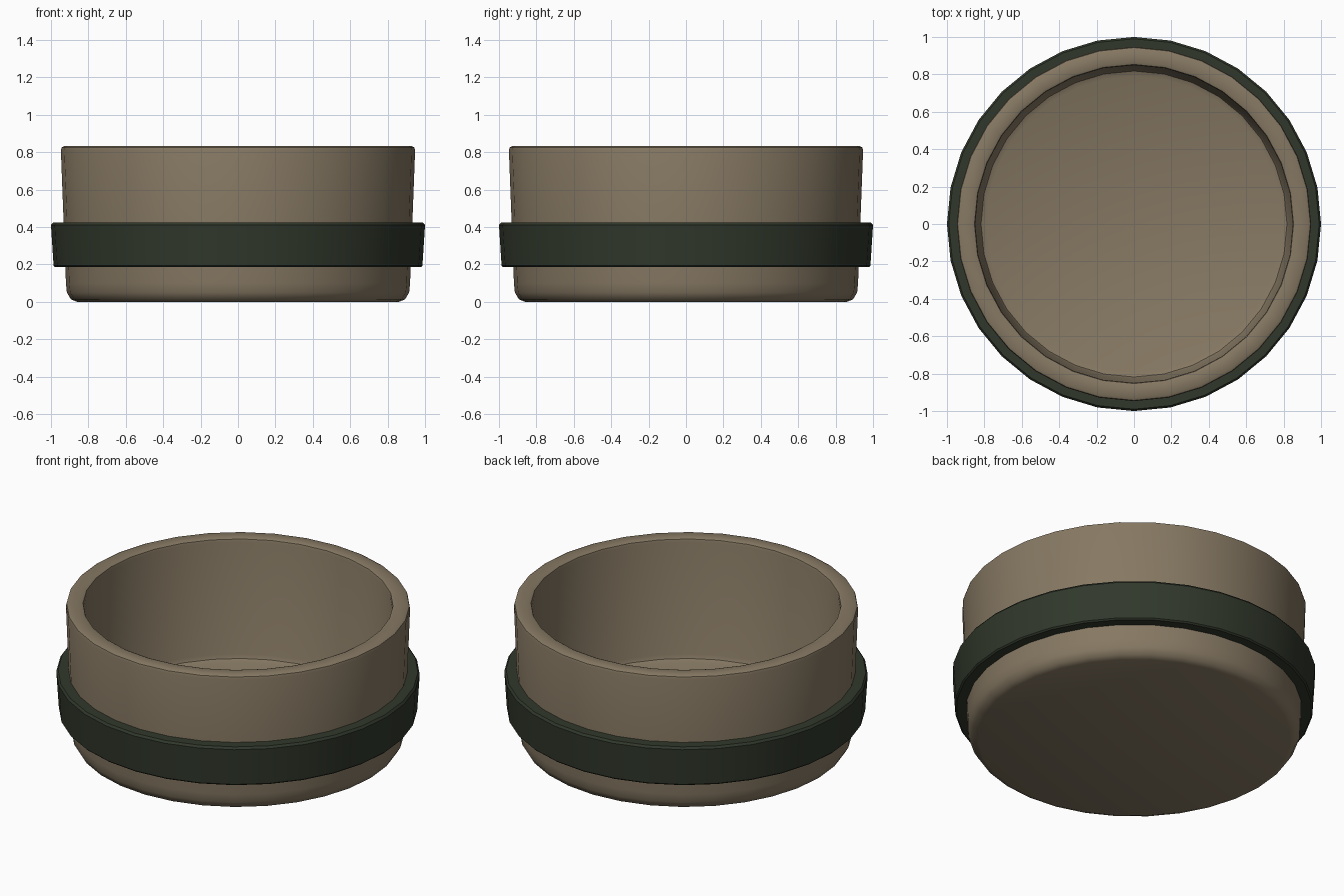
import bpy, bmesh, math

if "Cube" in bpy.data.objects:
    bpy.data.objects.remove(bpy.data.objects["Cube"])

SIDES = 32


def lathe(name, profile, color, closed=False):
    """Spin an (r, z) profile around z; points with r = 0 are avoided by capping the ends."""
    bm = bmesh.new()
    rings = []
    for r, z in profile:
        rings.append([bm.verts.new((r * math.cos(2 * math.pi * i / SIDES),
                                    r * math.sin(2 * math.pi * i / SIDES), z))
                      for i in range(SIDES)])
    pairs = list(zip(rings, rings[1:]))
    if closed:
        pairs.append((rings[-1], rings[0]))
    for a, b in pairs:
        for i in range(SIDES):
            j = (i + 1) % SIDES
            bm.faces.new((a[i], a[j], b[j], b[i]))
    if not closed:
        bm.faces.new(rings[0][::-1])
        bm.faces.new(rings[-1])
    bmesh.ops.recalc_face_normals(bm, faces=bm.faces)
    mesh = bpy.data.meshes.new(name)
    bm.to_mesh(mesh)
    bm.free()
    ob = bpy.data.objects.new(name, mesh)
    bpy.context.collection.objects.link(ob)
    mat = bpy.data.materials.new(name + "_material")
    mat.diffuse_color = (*color, 1)
    mat.use_nodes = True
    mat.node_tree.nodes["Principled BSDF"].inputs["Base Color"].default_value = mat.diffuse_color
    mesh.materials.append(mat)
    bpy.ops.object.select_all(action='DESELECT')
    ob.select_set(True)
    bpy.context.view_layer.objects.active = ob
    bpy.ops.object.shade_smooth_by_angle(angle=math.radians(40))
    return ob


# Bowl: underside, outer wall, rounded rim, inner wall, floor
lathe("bowl", [(0.86, 0), (0.893, 0.013), (0.915, 0.05), (0.92, 0.10),
               (0.947, 0.81), (0.943, 0.825), (0.93, 0.832),
               (0.867, 0.832), (0.853, 0.826), (0.849, 0.81),
               (0.828, 0.14), (0.818, 0.117), (0.79, 0.105)],
      (0.24, 0.19, 0.125))

# Dark band wrapped around the wall
lathe("band", [(0.90, 0.185), (0.978, 0.185), (0.986, 0.193),
               (1.0, 0.41), (0.99, 0.423), (0.90, 0.423)],
      (0.03, 0.039, 0.024), closed=True)
